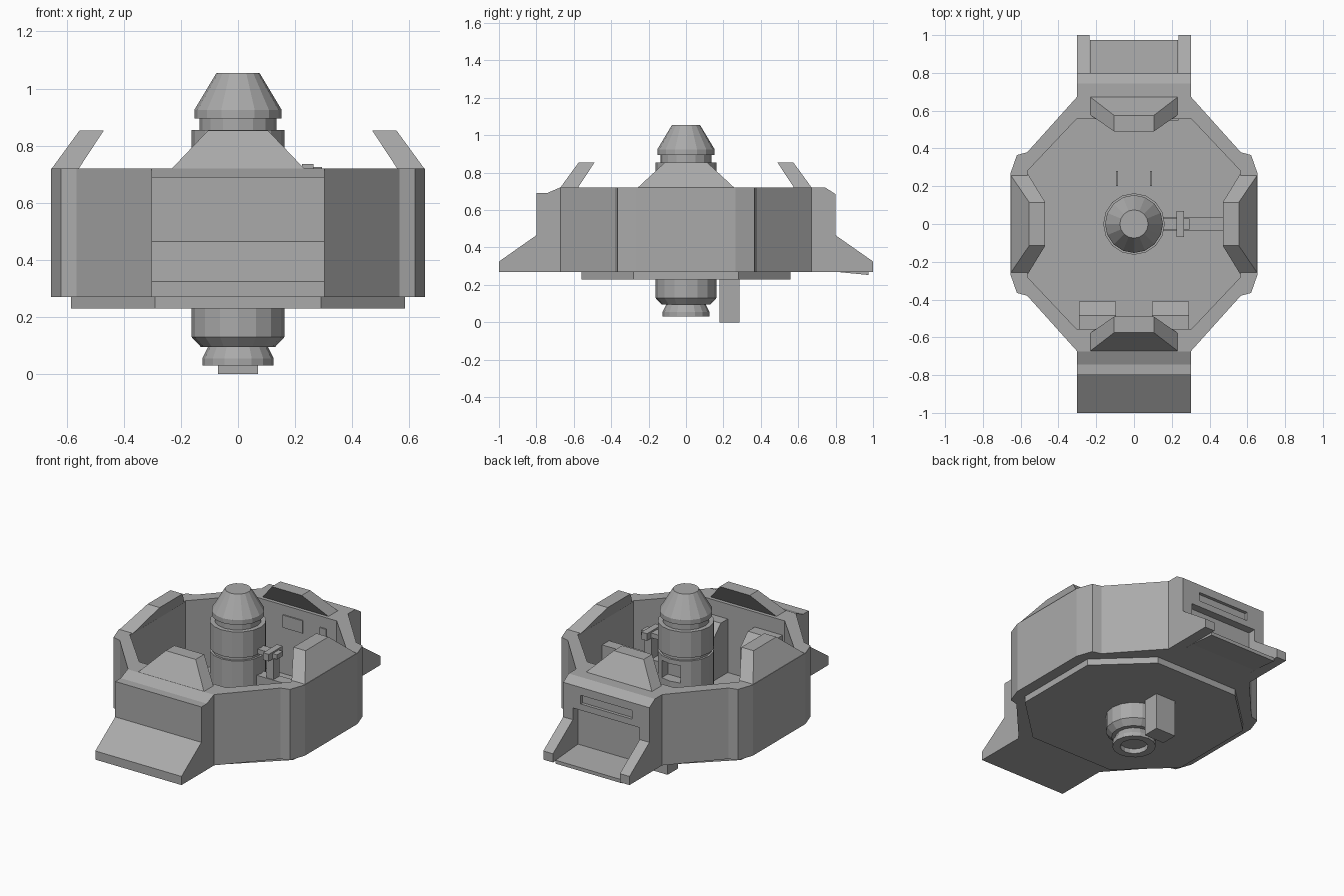
import bpy, bmesh, math
from mathutils import Vector

cube = bpy.data.objects.get("Cube")
if cube:
    bpy.data.objects.remove(cube, do_unlink=True)

grey = bpy.data.materials.new("plain grey")
grey.use_nodes = True
GREY = (0.4, 0.4, 0.4, 1)
grey.diffuse_color = GREY
grey.node_tree.nodes["Principled BSDF"].inputs["Base Color"].default_value = GREY


def finish(name, bm):
    bmesh.ops.recalc_face_normals(bm, faces=bm.faces)
    mesh = bpy.data.meshes.new(name)
    bm.to_mesh(mesh)
    bm.free()
    mesh.materials.append(grey)
    obj = bpy.data.objects.new(name, mesh)
    bpy.context.collection.objects.link(obj)
    return obj


def loft(name, lower, upper):
    """Closed solid between two matching loops of points."""
    bm = bmesh.new()
    a = [bm.verts.new(p) for p in lower]
    b = [bm.verts.new(p) for p in upper]
    n = len(a)
    bm.faces.new(a)
    bm.faces.new(b)
    for i in range(n):
        j = (i + 1) % n
        bm.faces.new((a[i], a[j], b[j], b[i]))
    return finish(name, bm)


def prism(name, outline, z0, z1):
    return loft(name, [(x, y, z0) for x, y in outline], [(x, y, z1) for x, y in outline])


def side_profile(name, yz, x0, x1):
    return loft(name, [(x0, y, z) for y, z in yz], [(x1, y, z) for y, z in yz])


def box(name, x0, x1, y0, y1, z0, z1):
    return prism(name, [(x0, y0), (x1, y0), (x1, y1), (x0, y1)], z0, z1)


def four_way(quarter):
    """Mirror a quarter outline in x and y."""
    half = quarter + [(x, -y) for x, y in reversed(quarter)]
    return half + [(-x, y) for x, y in reversed(half)]


def lathe(name, profile, sides):
    bm = bmesh.new()
    verts = [bm.verts.new((r, 0, z)) for r, z in profile]
    edges = [bm.edges.new(pair) for pair in zip(verts, verts[1:])]
    bmesh.ops.spin(bm, geom=verts + edges, cent=(0, 0, 0), axis=(0, 0, 1),
                   angle=math.tau, steps=sides)
    bmesh.ops.remove_doubles(bm, verts=bm.verts, dist=0.0005)
    return finish(name, bm)


def cut(obj, cutter):
    mod = obj.modifiers.new("cut", 'BOOLEAN')
    mod.operation = 'DIFFERENCE'
    mod.solver = 'EXACT'
    mod.object = cutter
    cutter.hide_render = True
    cutter.hide_set(True)
    bpy.context.view_layer.objects.active = obj
    bpy.ops.object.modifier_apply(modifier=mod.name)
    bpy.data.objects.remove(cutter, do_unlink=True)


BASE, RIM = 0.27, 0.72

# Octagonal wall with open interior
wall = prism("octagon_wall", four_way([(0.30, 0.675), (0.565, 0.38), (0.62, 0.365), (0.655, 0.265)]), BASE, RIM)
cut(wall, prism("interior", four_way([(0.305, 0.555), (0.565, 0.28)]), 0.285, 1))
prism("floor_plate", four_way([(0.29, 0.56), (0.585, 0.28)]), 0.23, 0.275)

# Front block with sloping bumper
side_profile("front_block", [(-0.6, BASE), (-1, BASE), (-1, 0.325), (-0.8, 0.465),
                             (-0.8, 0.69), (-0.745, 0.69), (-0.675, RIM), (-0.6, RIM)], -0.303, 0.303)

# Rear block with doorway, slot and lowered ramp
rear = side_profile("rear_block", [(0.6, BASE), (1, BASE), (1, 0.325), (0.8, 0.465),
                                   (0.8, 0.685), (0.745, RIM), (0.6, RIM)], -0.303, 0.303)
cut(rear, box("doorway", -0.235, 0.235, 0.75, 1.1, 0.2, 0.54))
cut(rear, box("slot", -0.18, 0.18, 0.78, 0.9, 0.58, 0.635))
side_profile("rear_ramp", [(0.74, BASE), (0.8, BASE), (0.975, 0.253), (0.975, 0.275), (0.74, 0.292)], -0.234, 0.234)

# Four inward leaning shields on the rim
shields = {"back": (0, 0.675), "front": (2, 0.675), "left": (3, 0.655), "right": (1, 0.655)}
for side, (turn, reach) in shields.items():
    wide, slim = (0.235, 0.105) if turn % 2 == 0 else (0.262, 0.115)
    angle = turn * math.pi / 2

    def ring(half, outer, inner, z):
        pts = [(-half, outer), (half, outer), (half, inner), (-half, inner)]
        c, s = math.cos(angle), math.sin(angle)
        return [Vector((x * c - y * s, x * s + y * c, z)) for x, y in pts]

    loft(side + "_shield", ring(wide, reach, reach - 0.095, RIM - 0.004),
         ring(slim, reach - 0.1, reach - 0.185, 0.853))

# Central tower
tower = lathe("tower", [(0, 0.06), (0.08, 0.06), (0.08, 0.03), (0.125, 0.03), (0.125, 0.055),
                        (0.105, 0.095), (0.13, 0.095), (0.163, 0.13), (0.163, 0.67),
                        (0.15, 0.67), (0.15, 0.69), (0.163, 0.69), (0.163, 0.855),
                        (0.135, 0.855), (0.135, 0.895), (0.153, 0.895), (0.153, 0.925),
                        (0.075, 1.055), (0, 1.055)], 16)
cut(tower, box("tower_window", -0.065, 0.065, 0.09, 0.3, 0.53, 0.64))

# Block hanging below the floor
box("lower_box", -0.07, 0.07, 0.18, 0.285, 0, 0.235)

# Cross headed post and the beam to the left wall
box("post", 0.22, 0.27, -0.03, 0.03, 0.28, 0.70)
box("post_arm", 0.14, 0.295, -0.03, 0.03, 0.695, 0.725)
box("post_crossbar", 0.225, 0.265, -0.07, 0.07, 0.69, 0.735)
box("wall_beam", 0.15, 0.57, -0.035, 0.035, 0.28, 0.56)

# Desks against the front wall and low rails behind the tower
for side, s in (("left", 1), ("right", -1)):
    side_profile(side + "_desk", [(-0.56, 0.28), (-0.56, 0.625), (-0.485, 0.625),
                                  (-0.41, 0.55), (-0.41, 0.28)], s * 0.095, s * 0.29)
    box(side + "_rail", s * 0.085, s * 0.095, 0.2, 0.28, 0.28, 0.4)

# Small plates on the inner rear wall
box("wall_panel", -0.07, 0.07, 0.547, 0.556, 0.58, 0.66)
box("wall_hatch", 0.19, 0.235, 0.547, 0.556, 0.57, 0.65)
